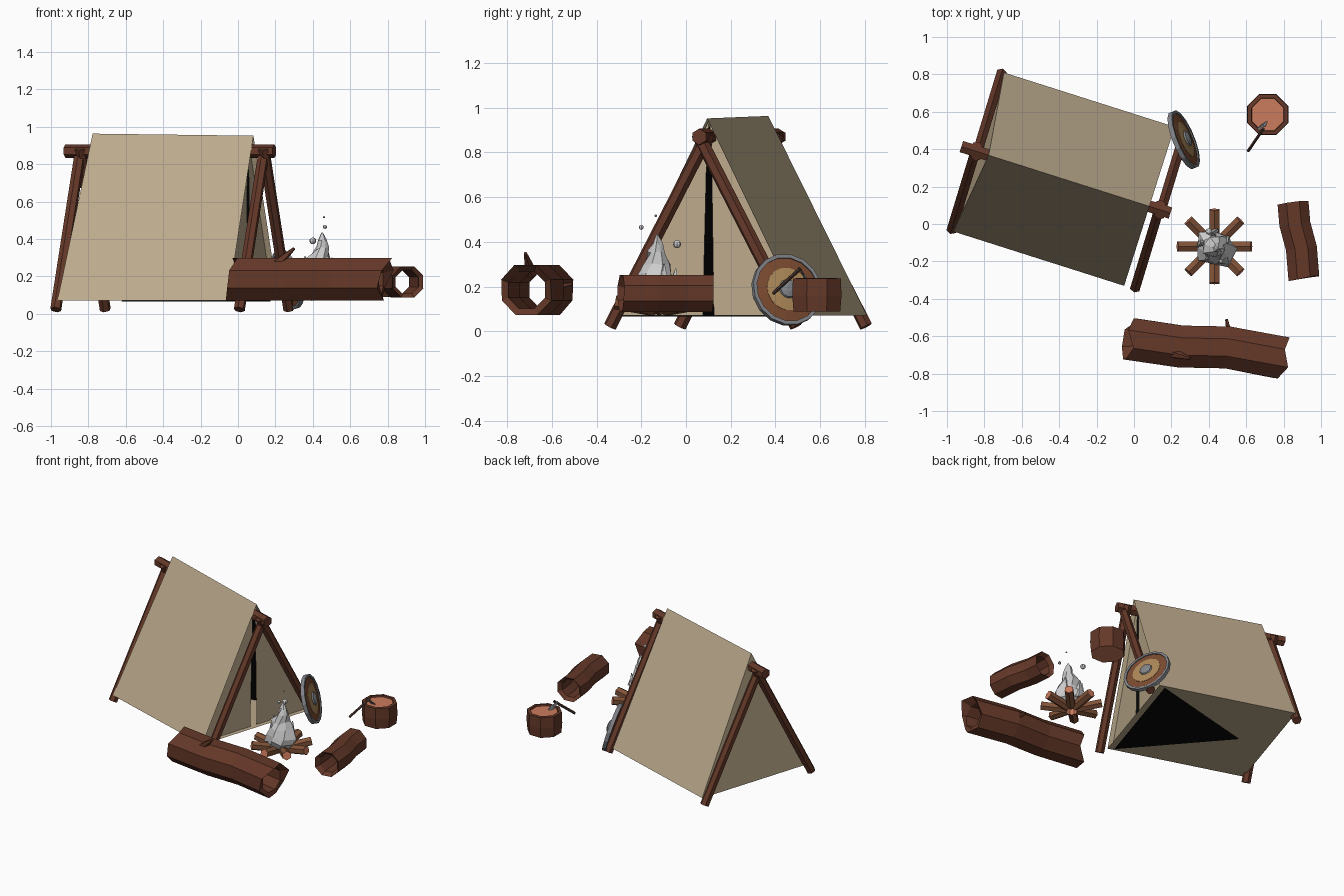
import bpy, math, random
from mathutils import Vector as V

if "Cube" in bpy.data.objects:
    bpy.data.objects.remove(bpy.data.objects["Cube"])
random.seed(4)

def material(name, c):
    m = bpy.data.materials.new(name)
    m.diffuse_color = (*c, 1)
    m.use_nodes = True
    m.node_tree.nodes["Principled BSDF"].inputs["Base Color"].default_value = m.diffuse_color
    return m

WOOD = material("bark", (.13, .04, .022))
FIRE = material("firewood", (.22, .085, .04))
CUT = material("cut_wood", (.6, .2, .11))
CLOTH = material("canvas", (.5, .4, .26))
BLACK = material("dark_inside", (.002, .002, .002))
TAN = material("shield_tan", (.42, .25, .1))
BROWN = material("shield_brown", (.2, .07, .03))
STEEL = material("steel", (.22, .23, .25))
HANDLE = material("handle", (.07, .04, .03))

def mesh(name, verts, faces, mat=None, cap=None, ncap=0):
    """Build an object; the last ncap faces take the cap material."""
    me = bpy.data.meshes.new(name)
    me.from_pydata([tuple(v) for v in verts], [], faces)
    for m in (mat, cap):
        if m:
            me.materials.append(m)
    if cap:
        for p in me.polygons[len(faces) - ncap:]:
            p.material_index = 1
    ob = bpy.data.objects.new(name, me)
    bpy.context.collection.objects.link(ob)
    return ob

def frame(d):
    d = d.normalized()
    s = d.cross(V((0, 0, 1)))
    s = s.normalized() if s.length > .01 else V((1, 0, 0))
    return d, s, s.cross(d)

def ring(c, d, r, n, jag=0):
    d, s, t = frame(d)
    out = []
    for i in range(n):
        a = 2 * math.pi * (i + .5) / n
        out.append(V(c) + (s * math.cos(a) + t * math.sin(a)) * r + d * random.uniform(-jag, jag))
    return out

def loft(name, rings, mat=None, cap=None, closed=False):
    n, k = len(rings[0]), len(rings)
    verts = [v for r in rings for v in r]
    faces = [(j * n + i, j * n + (i + 1) % n, (j + 1) % k * n + (i + 1) % n, (j + 1) % k * n + i)
             for j in range(k if closed else k - 1) for i in range(n)]
    if not closed:
        faces += [tuple(reversed(range(n))), tuple(range((k - 1) * n, k * n))]
    return mesh(name, verts, faces, mat, cap, 0 if closed else 2)

def rod(name, a, b, r, n=6, mat=WOOD, cap=None, r2=None):
    a, b = V(a), V(b)
    return loft(name, [ring(a, b - a, r, n), ring(b, b - a, r if r2 is None else r2, n)], mat, cap)

def hollow_log(name, path, r, inner, jag):
    path = [V(p) for p in path]
    d = path[-1] - path[0]
    last = len(path) - 1
    outer = [ring(p, d, r, 8, jag if i in (0, last) else 0) for i, p in enumerate(path)]
    ins = [ring(p + d.normalized() * (.025 if i == 0 else -.025 if i == last else 0), d, inner, 8)
           for i, p in enumerate(path)]
    return loft(name, outer + ins[::-1], WOOD, closed=True)

# Tent frame of reference: u along ridge, v across
def T(u, v, z):
    return V((-.375 + .953 * u + .303 * v, .24 - .303 * u + .953 * v, z))

# Canvas roof, back wall and floor
roof = [T(.48, -.446, .07), T(.48, .446, .07), T(.48, 0, .952),
        T(-.478, -.446, .07), T(-.478, .446, .07), T(-.422, 0, .963)]
mesh("tent_canvas", roof, [(0, 2, 5, 3), (1, 4, 5, 2), (3, 5, 4), (0, 3, 4, 1)], CLOTH)

# Door flaps with a narrow slit, slightly recessed
for side, gap in ((-1, .03), (1, .022)):
    mesh("door_flap", [T(.45, side * .44, .072), T(.45, side * gap, .072),
                       T(.45, side * .01, .86), T(.45, 0, .945)], [(0, 1, 2, 3)], CLOTH)

# Dark interior pyramid, its underside showing through the floor
mesh("tent_interior", [T(.44, -.43, .066), T(.44, .43, .066), T(.44, 0, .92), T(-.26, 0, .066)],
     [(0, 2, 3), (1, 3, 2), (0, 3, 1)], BLACK)

# Crossed poles and ridge pole
for u in (.54, -.49):
    for s in (-1, 1):
        rod("tent_pole", T(u, s * .437, .022), T(u + s * .006, -s * .025, .885), .03)
rod("ridge_pole", T(-.575, 0, .87), T(.598, 0, .87), .036)

# Seat logs and branch stubs
hollow_log("long_log", [(-.02, -.615, .185), (.25, -.655, .185), (.5, -.66, .185), (.79, -.715, .185)],
           .122, .09, .045)
rod("branch_stub", (.2, -.69, .26), (.3, -.718, .35), .03, 5, WOOD, None, .008)
rod("branch_stub", (.51, -.58, .2), (.495, -.51, .213), .016, 5, WOOD, None, .008)
hollow_log("short_log", [(.85, .115, .17), (.86, .0, .17), (.895, -.13, .17), (.908, -.29, .17)],
           .09, .067, .004)

# Campfire: radiating firewood
F = V((.43, -.12, 0))
for i in range(8):
    a = i * math.pi / 4
    d = V((math.cos(a), math.sin(a), 0))
    rod("firewood", F + d * .03 + V((0, 0, .1)), F + d * .197 + V((0, 0, .13)), .031, 6, FIRE, CUT)

# Jagged flame
rings = []
for z, r in ((.12, .07), (.16, .105), (.2, .105), (.25, .08), (.3, .06), (.35, .04), (.39, .022), (.435, .003)):
    rings.append([F + V((.02 * (z > .3), -.01, z)) + V((math.cos(a), math.sin(a), 0)) * r * random.uniform(.75, 1.2)
                  + V((0, 0, random.uniform(-.012, .012) if z < .4 else 0))
                  for a in (2 * math.pi * (i + z * 5) / 8 for i in range(8))])
loft("flame", rings)
for a, h in ((.3, .3), (1.7, .28), (2.9, .31), (4.2, .29), (5.3, .27)):
    d = V((math.cos(a), math.sin(a), 0))
    rod("flame_tongue", F + d * .06 + V((0, 0, .15)), F + d * .075 + V((0, 0, h)), .045, 4, None, None, .003)

# Sparks
for p, r in (((.40, -.04, .39), .018), ((.465, -.2, .465), .011), ((.46, -.135, .517), .006)):
    bpy.ops.mesh.primitive_uv_sphere_add(segments=8, ring_count=6, radius=r, location=p)
    bpy.context.object.name = "spark"

# Chopping stump with inset cut top
S, up = V((.715, .585, 0)), V((0, 0, 1))
loft("stump", [ring(S + up * z, up, r, 8) for z, r in
               ((.09, .113), (.16, .119), (.236, .116), (.238, .095), (.228, .092))], WOOD, CUT)

# Axe stuck in the stump
rod("axe_handle", (.61, .39, .17), (.692, .51, .28), .009, 6, HANDLE)
loft("axe_head", [[V(p) + V((.8, -.55, 0)) * o for p in pts for o in ((-w, w) if k == 0 else (w, -w))]
                  for pts, w in ((((.665, .505, .285), (.695, .525, .255)), .009),
                                 (((.68, .53, .235), (.715, .555, .22)), .002)) for k in (0,)], STEEL)

# Round shield leaning on the tent: concentric bands front and back
C, N = V((.265, .45, .185)), V((.885, .36, .28)).normalized()
def band(name, prof, mat, closed=False):
    loft(name, [ring(C + N * h, N, r, 16) for r, h in prof], mat, closed=closed)
band("shield_rim", ((.165, -.012), (.165, .014), (.148, .014), (.148, -.012)), STEEL, True)
band("shield_board", ((.149, -.006), (.149, .007), (.1, .014)), BROWN)
band("shield_centre", ((.1, .012), (.1, .016), (.05, .021)), TAN)
band("shield_boss", ((.045, .018), (.04, .03), (.015, .038)), STEEL)
